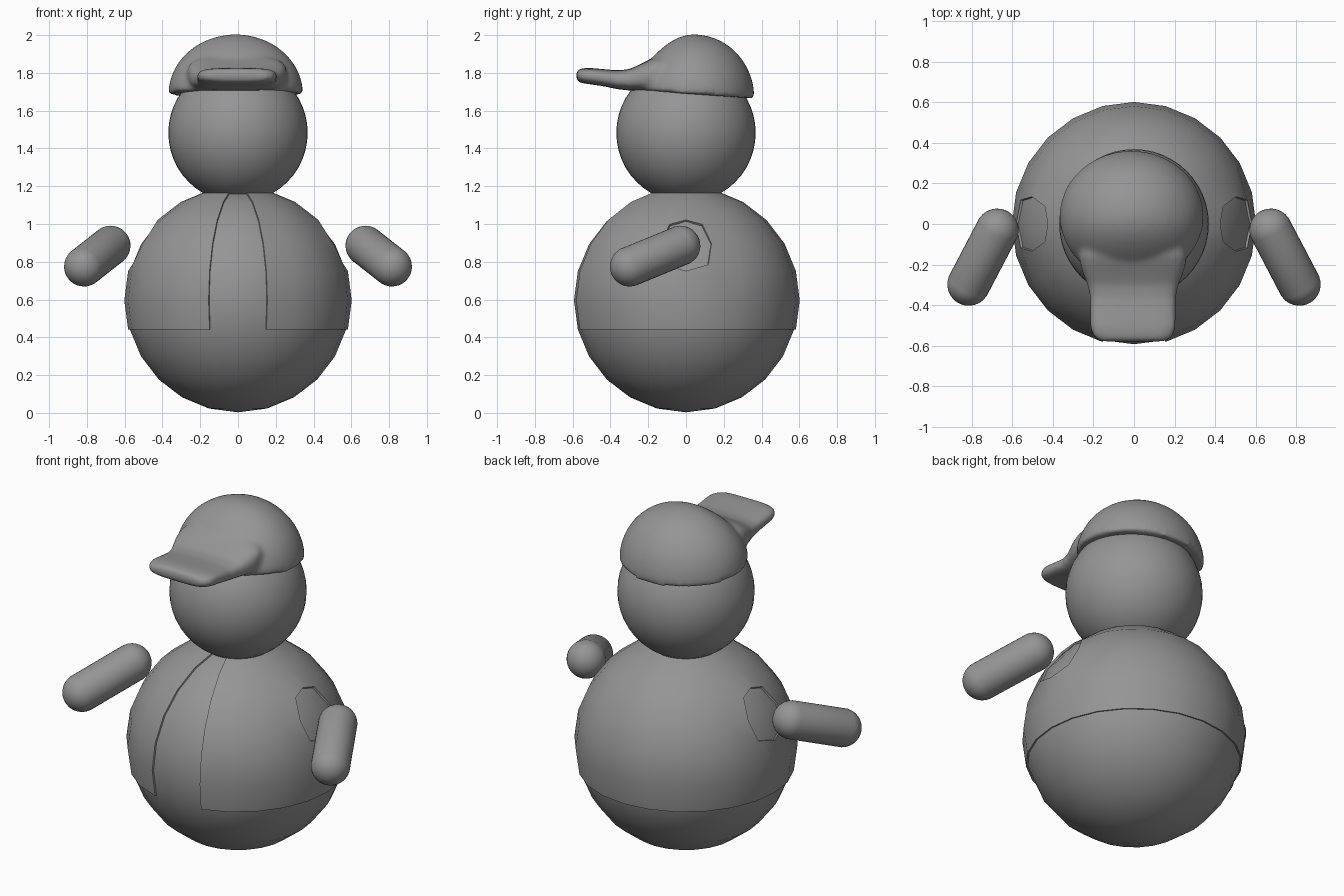
import bpy, bmesh, math
from mathutils import Vector, Matrix

if "Cube" in bpy.data.objects:
    bpy.data.objects.remove(bpy.data.objects["Cube"])

# one dark grey for every part
GREY = bpy.data.materials.new("dark_grey")
GREY.diffuse_color = (0.3, 0.3, 0.3, 1)
GREY.use_nodes = True
GREY.node_tree.nodes["Principled BSDF"].inputs["Base Color"].default_value = GREY.diffuse_color


def make(name, bm):
    mesh = bpy.data.meshes.new(name)
    bm.to_mesh(mesh)
    bm.free()
    mesh.materials.append(GREY)
    ob = bpy.data.objects.new(name, mesh)
    bpy.context.collection.objects.link(ob)
    return ob


def finish(ob, angle=40):
    bpy.ops.object.select_all(action='DESELECT')
    bpy.context.view_layer.objects.active = ob
    ob.select_set(True)
    for m in list(ob.modifiers):
        bpy.ops.object.modifier_apply(modifier=m.name)
    bpy.ops.object.shade_smooth_by_angle(angle=math.radians(angle))


def sphere(bm, r, z, u, v):
    bmesh.ops.create_uvsphere(bm, u_segments=u, v_segments=v, radius=r,
                              matrix=Matrix.Translation((0, 0, z)))


# body and head
BODY_Z = 0.596
VEST_R = 0.602
for name, r, z, u, v in (("body", 0.593, BODY_Z, 24, 12), ("head", 0.369, 1.483, 48, 24)):
    bm = bmesh.new()
    sphere(bm, r, z, u, v)
    finish(make(name, bm))

# vest: thin shell around the body, open at the front, with rounded arm holes
bm = bmesh.new()
sphere(bm, VEST_R, BODY_Z, 24, 12)
doomed = []
for f in bm.faces:
    d = (f.calc_center_median() - Vector((0, 0, BODY_Z))).normalized()
    lat = math.degrees(math.asin(d.z))
    front = abs(math.degrees(math.atan2(d.x, -d.y))) < 15
    side = abs(math.degrees(math.atan2(d.y, abs(d.x)))) < 15
    if lat < -15 or lat > 75 or front or (side and 15 < lat < 45):
        doomed.append(f)
bmesh.ops.delete(bm, geom=doomed, context='FACES')
centre = Vector((0, 0, BODY_Z))
for v in bm.verts:
    d = (v.co - centre).normalized()
    lat = math.degrees(math.asin(d.z))
    lon = abs(math.degrees(math.atan2(d.y, abs(d.x))))
    if abs(lon - 15) < 1 and (abs(lat - 15) < 1 or abs(lat - 45) < 1):
        mid = Vector((math.copysign(math.cos(math.radians(30)), d.x), 0, 0.5))
        v.co = centre + d.lerp(mid, 0.22).normalized() * VEST_R
vest = make("vest", bm)
m = vest.modifiers.new("thickness", 'SOLIDIFY')
m.thickness = 0.012
m.offset = -1
finish(vest)

# arms: one capsule, mirrored
a, b = Vector((0.675, -0.03, 0.885)), Vector((0.815, -0.297, 0.775))
bm = bmesh.new()
sphere(bm, 0.106, 0, 32, 15)
for v in bm.verts:
    if v.co.z > 0:
        v.co.z += (b - a).length
bm.transform(Matrix.Translation(a) @ (b - a).to_track_quat('Z', 'Y').to_matrix().to_4x4())
arms = make("arms", bm)
arms.modifiers.new("mirror", 'MIRROR')
finish(arms)

# cap dome: squashed half ball, sloping at the front, base tilted down to the back
bm = bmesh.new()
sphere(bm, 1, 0, 48, 24)
bmesh.ops.bisect_plane(bm, geom=bm.verts[:] + bm.edges[:] + bm.faces[:],
                       plane_co=(0, 0, 0), plane_no=(0, 0, -1), clear_outer=True)
bmesh.ops.holes_fill(bm, edges=[e for e in bm.edges if e.is_boundary])
for v in bm.verts:
    x, y, z = v.co
    z *= 1 - 0.45 * min(y, 0) ** 2
    y = 0.038 + y * 0.325
    v.co = (-0.012 + x * 0.357, y, 1.69 + z * 0.314 - 0.07 * y * (1 - z))

# cap brim: rounded cross-sections (y, half width, bottom, top)
sections = [(0.0, 0.22, 1.70, 1.88), (-0.10, 0.25, 1.702, 1.89),
            (-0.16, 0.265, 1.703, 1.885), (-0.21, 0.258, 1.704, 1.862),
            (-0.25, 0.245, 1.705, 1.842), (-0.30, 0.225, 1.707, 1.82),
            (-0.36, 0.213, 1.713, 1.813), (-0.44, 0.213, 1.73, 1.82),
            (-0.51, 0.213, 1.74, 1.827), (-0.555, 0.197, 1.746, 1.824),
            (-0.58, 0.16, 1.758, 1.813)]
N = 32
rings = []
for y, w, lo, hi in sections:
    ring = []
    for i in range(N):
        t = 2 * math.pi * i / N
        c, s = math.cos(t), math.sin(t)
        x = math.copysign(abs(c) ** 0.6, c) * w - 0.005
        z = (lo + hi) / 2 + math.copysign(abs(s) ** 0.6, s) * (hi - lo) / 2
        ring.append(bm.verts.new((x, y, z)))
    rings.append(ring)
for r0, r1 in zip(rings, rings[1:]):
    for i in range(N):
        j = (i + 1) % N
        bm.faces.new((r0[i], r1[i], r1[j], r0[j]))
bm.faces.new(rings[0])
bm.faces.new(rings[-1][::-1])
bmesh.ops.recalc_face_normals(bm, faces=bm.faces[:])

# fuse dome and brim into one soft cap
cap = make("cap", bm)
m = cap.modifiers.new("fuse", 'REMESH')
m.mode = 'VOXEL'
m.voxel_size = 0.014
m = cap.modifiers.new("soften", 'SMOOTH')
m.factor = 0.5
m.iterations = 10
finish(cap, 60)
